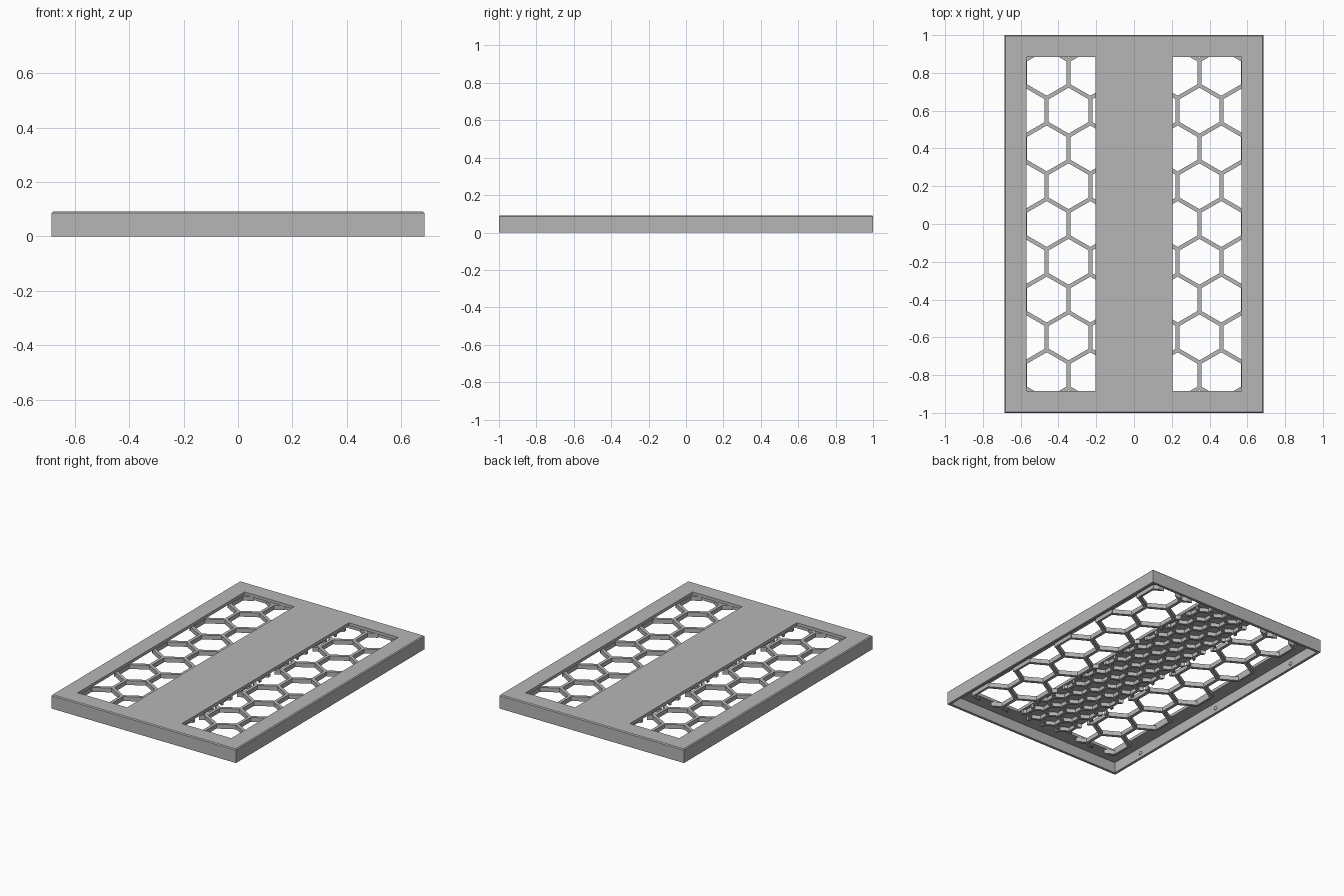
import bpy, bmesh, math
from mathutils import Matrix, Vector

cube = bpy.data.objects.get("Cube")
if cube:
    bpy.data.objects.remove(cube, do_unlink=True)

W, L, H = 0.685, 1.0, 0.092          # half width, half length, height
WALL, PLATE = 0.018, 0.02
WIN_IN, WIN_OUT, WIN_Y = 0.203, 0.57, 0.885
PITCH, BAR = 0.231, 0.021

grey = bpy.data.materials.new("grey_plastic")
grey.use_nodes = True
colour = (0.47, 0.47, 0.47, 1)
grey.diffuse_color = colour
grey.node_tree.nodes["Principled BSDF"].inputs["Base Color"].default_value = colour


def make(name, bm):
    bmesh.ops.recalc_face_normals(bm, faces=bm.faces)
    mesh = bpy.data.meshes.new(name)
    bm.to_mesh(mesh)
    bm.free()
    mesh.materials.append(grey)
    obj = bpy.data.objects.new(name, mesh)
    bpy.context.collection.objects.link(obj)
    return obj


def add_box(bm, low, high):
    low, high = Vector(low), Vector(high)
    place = Matrix.Translation((low + high) / 2) @ Matrix.Diagonal((*(high - low), 1))
    return bmesh.ops.create_cube(bm, size=1, matrix=place)["verts"]


def cut(target, cutter):
    mod = target.modifiers.new("cut", "BOOLEAN")
    mod.operation, mod.solver, mod.object = "DIFFERENCE", "EXACT", cutter
    bpy.context.view_layer.objects.active = target
    bpy.ops.object.modifier_apply(modifier=mod.name)
    bpy.data.objects.remove(cutter, do_unlink=True)


def honeycomb(name, x0, x1, z0, z1, pitch, bar):
    """Slab pierced by a grid of upright hexagonal holes centred on the origin."""
    bm = bmesh.new()
    add_box(bm, (x0, -WIN_Y - 0.01, z0), (x1, WIN_Y + 0.01, z1))
    slab = make(name, bm)
    holes = bmesh.new()
    radius = (pitch - bar) / math.sqrt(3)
    row_step = pitch * math.sqrt(3) / 2
    rows = int(1 / row_step) + 1
    for row in range(-rows, rows + 1):
        shift = pitch / 2 if row % 2 else 0
        for col in range(-7, 8):
            x, y = col * pitch + shift, row * row_step
            if x0 - radius < x < x1 + radius and abs(y) < WIN_Y + radius:
                place = Matrix.Translation((x, y, (z0 + z1) / 2)) @ Matrix.Rotation(math.pi / 6, 4, "Z")
                ring = bmesh.ops.create_cone(holes, cap_ends=True, segments=6, radius1=radius,
                                             radius2=radius, depth=0.1)["verts"]
                # turn the hexagon so that two of its sides run along y
                first = ring[0].co
                angle = math.atan2(first.y, first.x)
                turn = Matrix.Rotation(math.pi / 2 - angle, 4, "Z")
                move = Matrix.Translation(place.translation) @ turn
                bmesh.ops.transform(holes, matrix=move, verts=ring)
    cut(slab, make(name + "_cutter", holes))
    return slab


# Lid shell: chamfered top edge, hollow underside
bm = bmesh.new()
add_box(bm, (-W, -L, 0), (W, L, H))
top_edges = [e for e in bm.edges if all(v.co.z > H / 2 for v in e.verts)]
bmesh.ops.bevel(bm, geom=top_edges, offset=0.006, segments=1, affect="EDGES")
lid = make("lid_shell", bm)
bm = bmesh.new()
add_box(bm, (WALL - W, WALL - L, -0.1), (W - WALL, L - WALL, H - PLATE))
cut(lid, make("hollow_cutter", bm))

# Two long windows
bm = bmesh.new()
for side in (-1, 1):
    xs = sorted((side * WIN_IN, side * WIN_OUT))
    add_box(bm, (xs[0], -WIN_Y, 0.01), (xs[1], WIN_Y, 0.2))
cut(lid, make("window_cutter", bm))

# Coarse lattice under each window, fine lattice under the centre band
LAT_TOP, LAT_LOW = H - PLATE + 0.001, 0.044
honeycomb("left_window_lattice", WIN_IN - 0.003, WIN_OUT + 0.012, LAT_LOW, LAT_TOP, PITCH, BAR)
honeycomb("right_window_lattice", -WIN_OUT - 0.012, 0.003 - WIN_IN, LAT_LOW, LAT_TOP, PITCH, BAR)
honeycomb("centre_band_lattice", 0.004 - WIN_IN, WIN_IN - 0.004, LAT_LOW + 0.003, LAT_TOP, PITCH / 2, 0.018)

# Small snap bumps on the inside of the long walls
bm = bmesh.new()
for side in (-1, 1):
    for y in (-0.73, 0, 0.73):
        bmesh.ops.create_uvsphere(bm, u_segments=12, v_segments=8, radius=0.012,
                                  matrix=Matrix.Translation((side * (W - WALL), y, 0.03)))
bumps = make("snap_bumps", bm)
for face in bumps.data.polygons:
    face.use_smooth = True
